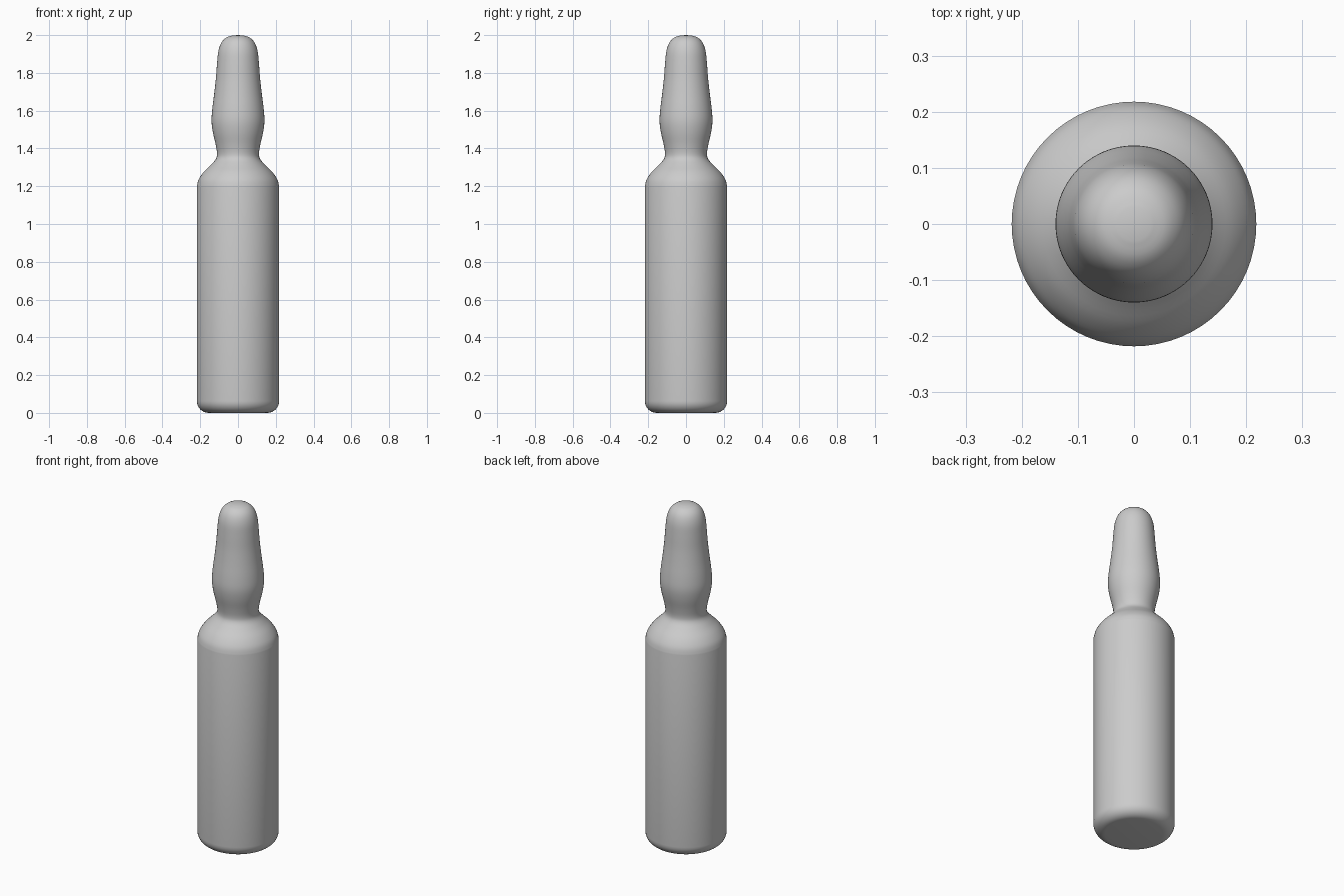
import bpy
import bmesh
import math

cube = bpy.data.objects.get("Cube")
if cube:
    bpy.data.objects.remove(cube, do_unlink=True)

SIDES = 64
STEPS = 4

# Pale grey glass
glass = bpy.data.materials.new("pale grey glass")
glass.use_nodes = True
colour = (0.6, 0.6, 0.6, 1)
glass.diffuse_color = colour
glass.node_tree.nodes["Principled BSDF"].inputs["Base Color"].default_value = colour


def smooth_curve(points):
    """Round off a run of (radius, height) points with a Catmull-Rom curve."""
    padded = [points[0]] + points + [points[-1]]
    result = []
    for a, b, c, d in zip(padded, padded[1:], padded[2:], padded[3:]):
        for step in range(STEPS):
            t = step / STEPS
            result.append(tuple(
                q + t * (r - p) / 2
                + t * t * (2 * p - 5 * q + 4 * r - s) / 2
                + t ** 3 * (3 * q - p - 3 * r + s) / 2
                for p, q, r, s in zip(a, b, c, d)))
    return result + [points[-1]]


# Rounded heel between the flat base and the straight wall
heel = [(0.155 + 0.063 * math.sin(a), 0.063 - 0.063 * math.cos(a))
        for a in (math.pi / 2 * i / 8 for i in range(9))]

# Shoulder, pinched neck, bulb and tapering tip
upper = smooth_curve([
    (0.218, 1.2), (0.208, 1.236), (0.182, 1.275), (0.145, 1.312),
    (0.118, 1.343), (0.111, 1.372), (0.118, 1.42), (0.133, 1.485),
    (0.14, 1.545), (0.136, 1.61), (0.126, 1.69), (0.117, 1.77),
    (0.111, 1.85), (0.104, 1.915), (0.088, 1.96), (0.062, 1.987),
    (0.03, 1.998)])

# Spin the profile into a closed body
bm = bmesh.new()
rings = []
for radius, height in heel + upper:
    rings.append([bm.verts.new((radius * math.cos(a), radius * math.sin(a), height))
                  for a in (math.tau * i / SIDES for i in range(SIDES))])
for low, high in zip(rings, rings[1:]):
    for i in range(SIDES):
        j = (i + 1) % SIDES
        bm.faces.new((low[i], low[j], high[j], high[i]))

# Flat base and closed tip
bm.faces.new(reversed(rings[0]))
tip = bm.verts.new((0, 0, 2))
for i in range(SIDES):
    bm.faces.new((rings[-1][i], rings[-1][(i + 1) % SIDES], tip))

mesh = bpy.data.meshes.new("ampoule")
bm.to_mesh(mesh)
bm.free()
mesh.materials.append(glass)
ampoule = bpy.data.objects.new("ampoule", mesh)
bpy.context.collection.objects.link(ampoule)

bpy.ops.object.select_all(action="DESELECT")
ampoule.select_set(True)
bpy.context.view_layer.objects.active = ampoule
bpy.ops.object.shade_smooth_by_angle(angle=math.radians(40))
